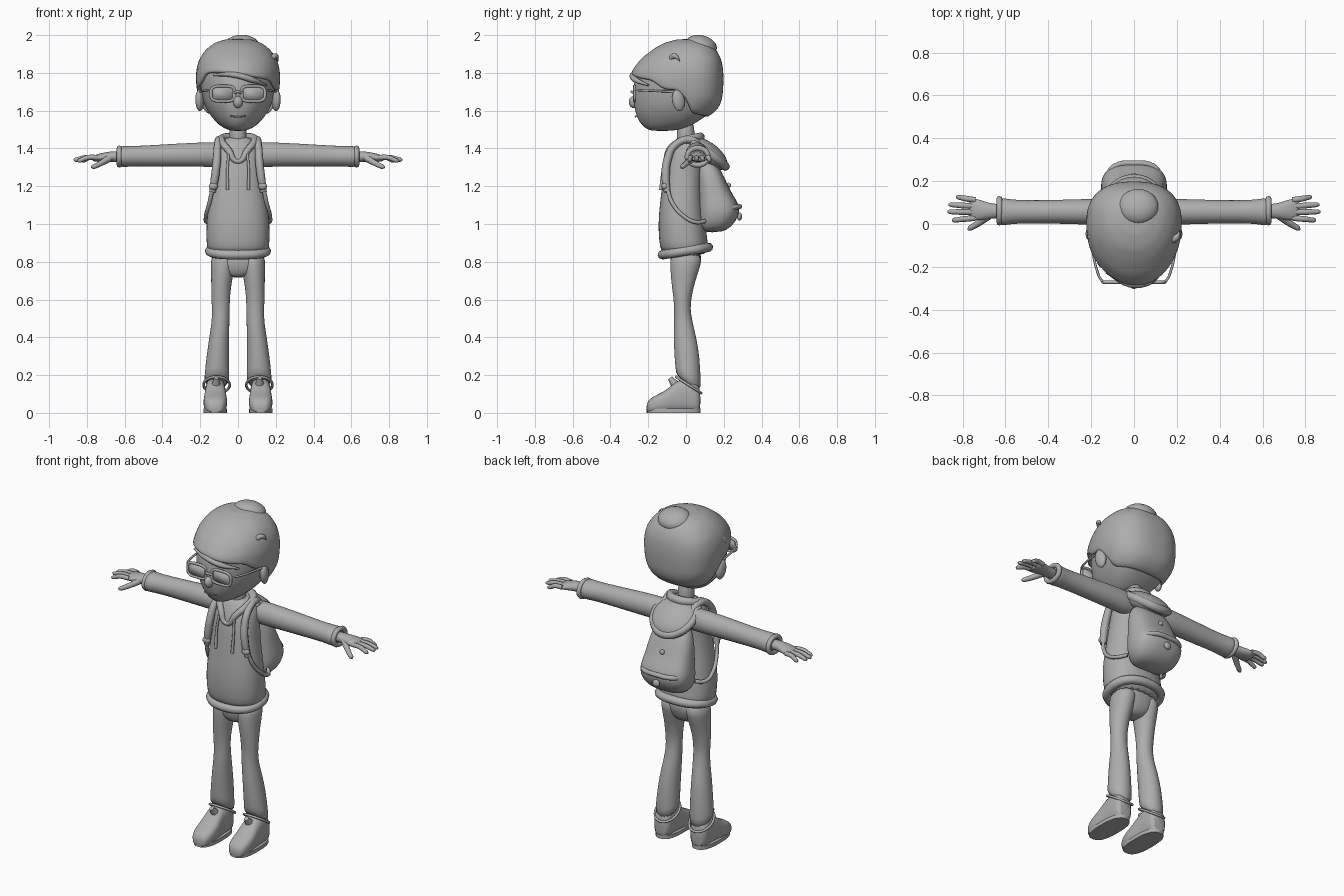
import bpy, bmesh, math
from mathutils import Vector, Matrix, Euler

GREY = bpy.data.materials.new("plain_grey")
GREY.diffuse_color = (0.42, 0.42, 0.42, 1)
X, Y, Z = Vector((1, 0, 0)), Vector((0, 1, 0)), Vector((0, 0, 1))


def finish(name, mesh, subsurf=0, thickness=0):
    mesh.materials.clear()
    mesh.materials.append(GREY)
    mesh.shade_smooth()
    mesh.set_sharp_from_angle(angle=math.radians(60))
    obj = bpy.data.objects.new(name, mesh)
    bpy.context.collection.objects.link(obj)
    if thickness:
        mod = obj.modifiers.new("thickness", 'SOLIDIFY')
        mod.thickness, mod.offset = thickness, 0
    if subsurf:
        obj.modifiers.new("smooth", 'SUBSURF').levels = subsurf
        obj.modifiers["smooth"].render_levels = subsurf
    return obj


def from_bmesh(name, bm, **kw):
    bmesh.ops.recalc_face_normals(bm, faces=bm.faces[:])
    mesh = bpy.data.meshes.new(name)
    bm.to_mesh(mesh)
    bm.free()
    return finish(name, mesh, **kw)


def power(v, p):
    return math.copysign(abs(v) ** (2 / p), v)


def ring(c, u, v, n=20, p=2):
    """Superellipse of n points around c, spanned by u and v."""
    return [Vector(c) + u * power(math.cos(a), p) + v * power(math.sin(a), p)
            for a in (2 * math.pi * i / n for i in range(n))]


def loft(name, rings, cap_start=True, subsurf=1, thickness=0):
    bm = bmesh.new()
    rows = [[bm.verts.new(p) for p in r] for r in rings]
    for a, b in zip(rows, rows[1:]):
        for i in range(len(a)):
            j = (i + 1) % len(a)
            bm.faces.new((a[i], a[j], b[j], b[i]))
    if cap_start:
        bm.faces.new(rows[0])
    bm.faces.new(rows[-1])
    return from_bmesh(name, bm, subsurf=subsurf, thickness=thickness)


def body(name, table, p=2.0):
    """Upright loft from rows of z, half width, front y, back y."""
    return loft(name, [ring((0, (f + b) / 2, z), X * w, Y * (b - f) / 2, p=p)
                       for z, w, f, b in table])


def ball(name, loc, size, rot=(0, 0, 0)):
    bm = bmesh.new()
    bmesh.ops.create_uvsphere(bm, u_segments=24, v_segments=14, radius=1,
                              matrix=Matrix.LocRotScale(Vector(loc), Euler(rot), Vector(size)))
    return from_bmesh(name, bm)


def tube(name, pts, r, cyclic=False, radii=None):
    cu = bpy.data.curves.new(name, 'CURVE')
    cu.dimensions, cu.bevel_depth, cu.bevel_resolution = '3D', r, 2
    cu.use_fill_caps, cu.resolution_u = True, 5
    sp = cu.splines.new('BEZIER')
    sp.bezier_points.add(len(pts) - 1)
    for i, (bp, p) in enumerate(zip(sp.bezier_points, pts)):
        bp.co = p
        bp.handle_left_type = bp.handle_right_type = 'AUTO'
        bp.radius = radii[i] if radii else 1
    sp.use_cyclic_u = cyclic
    tmp = bpy.data.objects.new(name + "_path", cu)
    bpy.context.collection.objects.link(tmp)
    mesh = bpy.data.meshes.new_from_object(
        tmp.evaluated_get(bpy.context.evaluated_depsgraph_get()))
    bpy.data.objects.remove(tmp)
    return finish(name, mesh)


def interp(table, t):
    if t <= table[0][0]:
        return table[0][1:]
    for a, b in zip(table, table[1:]):
        if t <= b[0]:
            k = (t - a[0]) / (b[0] - a[0])
            return [p + (q - p) * k for p, q in zip(a[1:], b[1:])]
    return table[-1][1:]


# Head: z, half width, front y, centre y, back y
HEAD = [(1.492, .03, -.18, -.13, -.08), (1.505, .075, -.215, -.09, 0),
        (1.54, .12, -.25, -.04, .06), (1.60, .165, -.272, -.02, .15),
        (1.66, .19, -.28, 0, .17), (1.74, .2, -.278, 0, .175),
        (1.80, .2, -.265, 0, .175), (1.86, .185, -.22, 0, .165),
        (1.91, .15, -.155, 0, .14), (1.945, .105, -.095, .01, .10),
        (1.96, .05, -.03, .02, .06)]


def head_point(a, z, off=0):
    w, f, cy, b = interp(HEAD, z)
    c, s = math.cos(a), math.sin(a)
    p, depth = (2, cy - f) if s < 0 else (2.5, b - cy)
    return Vector(((w + off) * power(c, p), cy + (depth + off) * power(s, p), z + off * .5))


ANGLES = [2 * math.pi * i / 40 for i in range(40)]
loft("head", [[head_point(a, row[0]) for a in ANGLES] for row in HEAD])

# Hair shell with a hairline that dips over the temples and down the back
HAIRLINE = [(-1, 1.785), (-.6, 1.77), (-.4, 1.71), (-.15, 1.71), (0, 1.66), (.2, 1.58), (1, 1.56)]
rows = []
for k in range(13):
    t = 1 - (1 - k / 12) ** 1.5
    row = []
    for a in ANGLES:
        low = interp(HAIRLINE, math.sin(a))[0] - .035 * math.cos(a) * max(0, -math.sin(a))
        row.append(head_point(a, low + (1.962 - low) * t, .014))
    rows.append(row)
loft("hair", rows, cap_start=False, thickness=.02)
ball("hair_bun", (.02, .08, 1.943), (.095, .085, .056), (-.25, 0, 0))
tube("hair_tuft_right", [(.17, -.08, 1.87), (.2, -.06, 1.89), (.212, -.03, 1.86)], .014, radii=[1.2, 1, .1])
tube("hair_tuft_left", [(-.17, -.06, 1.86), (-.2, -.06, 1.83), (-.213, -.06, 1.77)], .016, radii=[1.2, 1, .2])
tube("fringe", [(-.13, -.225, 1.79), (-.02, -.28, 1.79), (.07, -.27, 1.765), (.15, -.2, 1.735)],
     .016, radii=[.4, 1, 1, .3])
ball("nose", (0, -.275, 1.645), (.025, .028, .032))
tube("mouth", [(-.04, -.262, 1.572), (0, -.268, 1.567), (.04, -.262, 1.572)], .004)
body("neck", [(1.40, .05, -.05, .05), (1.46, .045, -.048, .045), (1.56, .045, -.05, .045)])

# Glasses, ears
for s, side in ((-1, "left"), (1, "right")):
    ball("ear_" + side, (s * .203, -.04, 1.655), (.022, .034, .058), (.15, 0, s * .25))
    centre = (s * .08, -.272, 1.69)
    tube("glasses_rim_" + side, ring(centre, X * .063, Z * .04, 16, 3.5), .008, True)
    bm = bmesh.new()
    bm.faces.new([bm.verts.new(p) for p in ring(centre, X * .062, Z * .039, 24, 3.5)])
    from_bmesh("lens_" + side, bm, thickness=.004)
    tube("glasses_arm_" + side, [(s * .145, -.272, 1.71), (s * .165, -.24, 1.708),
                                 (s * .205, -.04, 1.70)], .006)
tube("glasses_bridge", [(-.02, -.275, 1.695), (0, -.288, 1.70), (.02, -.275, 1.695)], .007)

# Hooded top
body("torso", [(.83, .155, -.125, .115), (.88, .168, -.14, .12), (.95, .17, -.147, .11),
               (1.03, .167, -.147, .1), (1.12, .155, -.138, .092), (1.22, .14, -.126, .09),
               (1.31, .132, -.115, .092), (1.38, .13, -.098, .1), (1.43, .105, -.072, .095),
               (1.465, .06, -.045, .07)], 2.3)
tube("hem", ring((0, -.003, .857), X * .15, Vector((0, .122, .02)), 16, 2.3), .025, True)
tube("collar", [(0, -.105, 1.33), (-.05, -.088, 1.39), (-.088, -.03, 1.437), (-.075, .04, 1.455),
                (0, .075, 1.46), (.075, .04, 1.455), (.088, -.03, 1.437), (.05, -.088, 1.39)],
     .021, True, [.6, .9, 1, 1.1, 1.2, 1.1, 1, .9])
ball("hood", (0, .11, 1.375), (.135, .128, .06), (-.62, 0, 0))
tube("hood_rim", [(-.1, .03, 1.43), (-.12, .12, 1.375), (-.075, .185, 1.325), (0, .208, 1.305),
                  (.075, .185, 1.325), (.12, .12, 1.375), (.1, .03, 1.43)], .024)

# Backpack: main bag, pocket flap and buttons
body("backpack", [(.955, .09, .085, .19), (.985, .135, .065, .245), (1.05, .158, .06, .285),
                  (1.10, .155, .06, .285), (1.15, .145, .06, .25), (1.22, .138, .06, .215),
                  (1.29, .12, .06, .185), (1.345, .085, .06, .14)], 2.6)
tube("pocket_flap", [(-.13, .215, 1.085), (-.09, .268, 1.09), (0, .283, 1.092),
                     (.09, .268, 1.09), (.13, .215, 1.085)], .014)
ball("pocket_button", (0, .283, 1.04), (.022, .014, .022))
ball("bag_button", (0, .225, 1.205), (.014, .014, .014))

# Trousers seat
body("trousers_seat", [(.715, .03, -.045, .03), (.735, .085, -.07, .055), (.78, .138, -.083, .075),
                       (.87, .145, -.09, .095)], 2.3)

# Leg: z, centre x, half width, front y, back y
LEG = [(.85, .076, .066, -.086, .093), (.78, .08, .066, -.084, .078), (.7, .087, .055, -.08, .05),
       (.62, .092, .05, -.068, .03), (.55, .091, .047, -.062, .022), (.48, .092, .047, -.064, .035),
       (.4, .1, .053, -.066, .055), (.3, .107, .06, -.062, .073), (.2, .112, .066, -.056, .079),
       (.148, .113, .069, -.053, .08)]
# Shoe: y, half width, height
SHOE = [(-.21, .028, .045), (-.195, .05, .075), (-.15, .064, .098), (-.1, .063, .122),
        (-.06, .057, .165), (0, .056, .19), (.05, .054, .18), (.078, .042, .13)]
# Sleeve: x, centre z, half depth, half height
SLEEVE = [(.04, 1.365, .05, .065), (.14, 1.368, .06, .067), (.22, 1.367, .061, .064),
          (.35, 1.364, .056, .061), (.5, 1.36, .054, .055), (.58, 1.358, .058, .055),
          (.61, 1.357, .066, .057), (.635, 1.357, .058, .05)]
# Palm: x, centre y, centre z, half depth, half height
PALM = [(.6, .06, 1.357, .034, .03), (.66, .06, 1.357, .034, .029), (.7, .063, 1.355, .044, .026),
        (.74, .068, 1.35, .053, .022), (.775, .07, 1.345, .05, .014)]
FINGERS = [(.112, .125, .83, 1.335), (.083, .09, .865, 1.34), (.055, .057, .87, 1.34), (.028, .018, .85, 1.335)]

for s, side in ((-1, "left"), (1, "right")):
    # Leg and shoe, the trouser ends cut higher at the front
    rings = []
    for z, cx, w, f, b in LEG:
        slant = -.65 * max(0, min(1, (.3 - z) / .12))
        rings.append(ring((s * cx, (f + b) / 2, z), X * w, Vector((0, 1, slant)) * ((b - f) / 2)))
    loft("leg_" + side, rings)
    tube("trouser_cuff_" + side, rings[-1], .007, True)
    loft("shoe_" + side, [ring((s * .12, y, h / 2), X * w, Z * (h / 2), p=2.7) for y, w, h in SHOE])
    loft("sole_" + side, [ring((s * .12, -.065, z), X * .063, Y * .143, 28, 2.6)
                          for z in (0, .004, .018, .022)], subsurf=0)
    tube("shoe_tongue_" + side, [(s * .115, -.05, .14), (s * .115, -.085, .185)], .022, radii=[1.2, .6])

    # Sleeve with cuff, palm, fingers
    loft("sleeve_" + side, [ring((s * x, .057, z), Y * d, Z * h) for x, z, d, h in SLEEVE])
    tube("sleeve_cuff_" + side, ring((s * .628, .062, 1.357), Y * .055, Z * .045, 16), .014, True)
    loft("palm_" + side, [ring((s * x, y, z), Y * d, Z * h, 16) for x, y, z, d, h in PALM])
    for i, (y0, y1, x1, z1) in enumerate(FINGERS):
        tube(f"finger_{i + 1}_{side}", [(s * .74, y0, 1.352), (s * (.74 + x1) / 2, (y0 + y1) / 2, 1.352),
                                        (s * (x1 - .008), y1, z1), (s * x1, y1, z1)], .0135,
             radii=[1, 1, .8, .35])
    tube("thumb_" + side, [(s * .68, .04, 1.35), (s * .72, .008, 1.325), (s * .765, -.02, 1.303),
                           (s * .775, -.026, 1.30)], .016, radii=[1.3, 1, .8, .35])

    # Shoulder strap, buckle and drawstring
    tube("strap_" + side, [(s * .085, .09, 1.40), (s * .1, .02, 1.447), (s * .108, -.06, 1.415),
                           (s * .112, -.098, 1.34), (s * .122, -.108, 1.25), (s * .135, -.1, 1.17)],
         .022, radii=[1, .9, .9, 1, 1, .8])
    tube("strap_lower_" + side, [(s * .135, -.1, 1.19), (s * .152, -.072, 1.11), (s * .17, -.01, 1.04),
                                 (s * .165, .05, 1.01), (s * .13, .1, 1.015)], .011)
    ball("buckle_" + side, (s * .13, -.112, 1.2), (.024, .018, .02))
    tube("drawstring_" + side, [(s * .05, -.108, 1.37), (s * .056, -.122, 1.29), (s * .055, -.134, 1.18)],
         .007, radii=[1, 1, 1.3])
